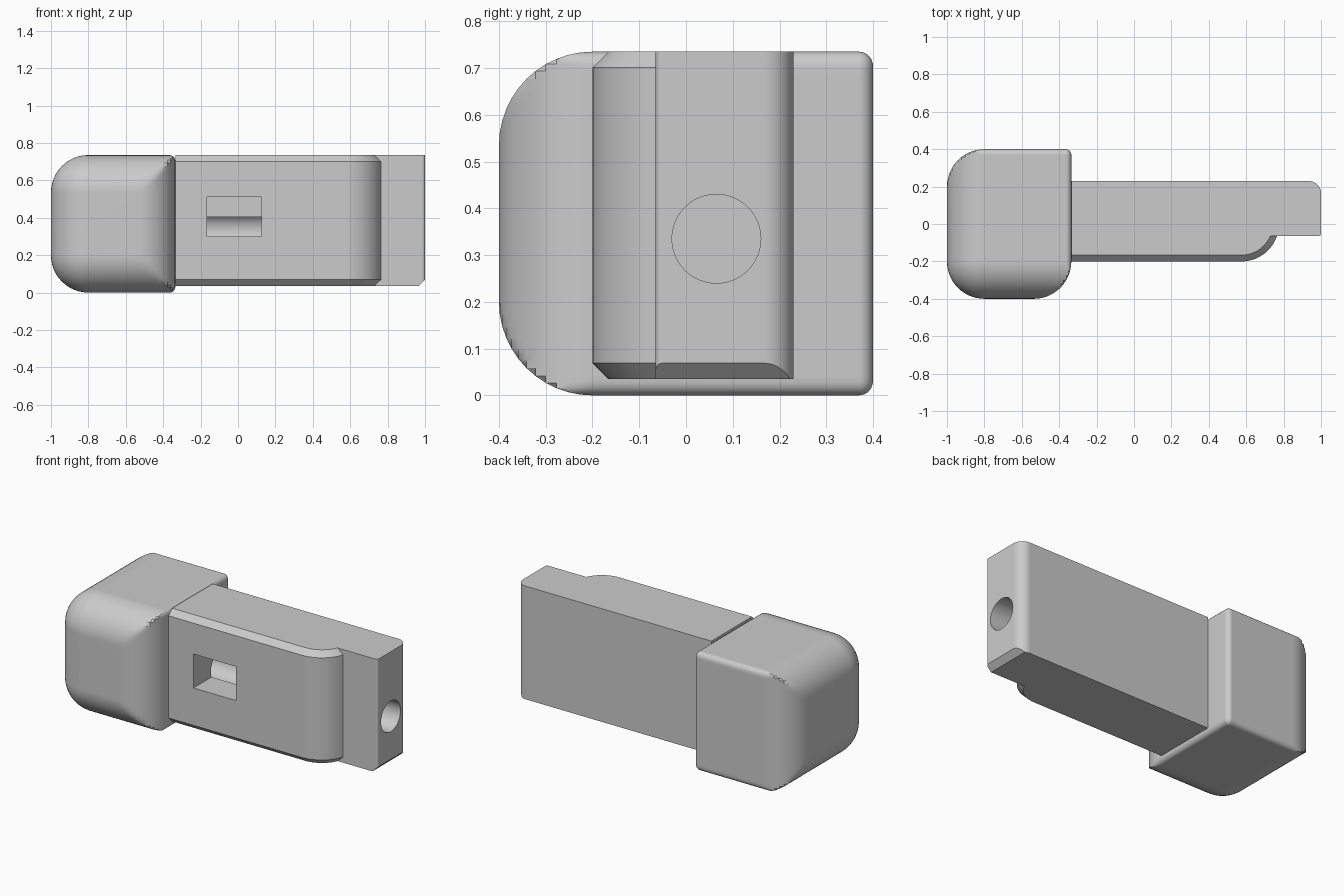
import bpy
import bmesh
from math import radians, sin, cos, sqrt, pi

if "Cube" in bpy.data.objects:
    bpy.data.objects.remove(bpy.data.objects["Cube"], do_unlink=True)

STEPS = 12

grey = bpy.data.materials.new("light grey")
grey.use_nodes = True
colour = (0.6, 0.6, 0.6, 1)
grey.diffuse_color = colour
grey.node_tree.nodes["Principled BSDF"].inputs["Base Color"].default_value = colour


def arc(cx, cy, r, start, end):
    """Points along a circular arc, angles in degrees."""
    return [(cx + r * cos(t), cy + r * sin(t))
            for t in (radians(start + (end - start) * i / STEPS)
                      for i in range(STEPS + 1))]


def loft(name, rings, trim=None):
    """Closed solid through (outline, z) rings; trim = (point, normal) to cut away."""
    bm = bmesh.new()
    loops = [[bm.verts.new((x, y, z)) for x, y in pts] for pts, z in rings]
    n = len(loops[0])
    for low, high in zip(loops, loops[1:]):
        for i in range(n):
            j = (i + 1) % n
            bm.faces.new((low[i], low[j], high[j], high[i]))
    bm.faces.new(loops[0][::-1])
    bm.faces.new(loops[-1])
    bmesh.ops.remove_doubles(bm, verts=bm.verts[:], dist=1e-5)
    if trim:
        geom = bm.verts[:] + bm.edges[:] + bm.faces[:]
        bmesh.ops.bisect_plane(bm, geom=geom, plane_co=trim[0],
                               plane_no=trim[1], clear_outer=True)
        bmesh.ops.holes_fill(bm, edges=[e for e in bm.edges if e.is_boundary])
    bmesh.ops.recalc_face_normals(bm, faces=bm.faces[:])
    mesh = bpy.data.meshes.new(name)
    bm.to_mesh(mesh)
    bm.free()
    mesh.materials.append(grey)
    ob = bpy.data.objects.new(name, mesh)
    bpy.context.collection.objects.link(ob)
    return ob


def activate(ob):
    bpy.ops.object.select_all(action='DESELECT')
    ob.select_set(True)
    bpy.context.view_layer.objects.active = ob


def cut(ob, cutter):
    """Subtract the cutter and remove it."""
    cutter.hide_render = True
    cutter.data.materials.append(grey)
    mod = ob.modifiers.new("cut", 'BOOLEAN')
    mod.operation = 'DIFFERENCE'
    mod.solver = 'EXACT'
    mod.object = cutter
    activate(ob)
    bpy.ops.object.modifier_apply(modifier=mod.name)
    bpy.data.objects.remove(cutter, do_unlink=True)


def finish(ob):
    activate(ob)
    bpy.ops.object.shade_smooth_by_angle(angle=radians(30))
    mod = ob.modifiers.new("even shading", 'WEIGHTED_NORMAL')
    mod.keep_sharp = True


# Head: large rounding on the outer and front sides, small on the others
HEIGHT, BIG, SMALL = 0.735, 0.2, 0.03
LEFT, RIGHT, SIDE = -1.0, -0.335, 0.4


def inset(depth, r):
    """How far a fillet of radius r pulls in at a depth below its face."""
    return r - sqrt(max(0, r * r - max(0, r - depth) ** 2))


def head_outline(depth):
    a, b = inset(depth, BIG), inset(depth, SMALL)
    pts = arc(LEFT + BIG, BIG - SIDE, BIG - a, 180, 270)
    pts += [(min(x, RIGHT - b), max(y, a - SIDE))
            for x, y in arc(RIGHT - BIG, BIG - SIDE, BIG, 270, 360)]
    pts += arc(RIGHT - SMALL, SIDE - SMALL, SMALL - b, 0, 90)
    pts += [(max(x, LEFT + a), min(y, SIDE - b))
            for x, y in arc(LEFT + BIG, SIDE - BIG, BIG, 90, 180)]
    return pts


depths = [BIG * (1 - cos(pi / 2 * i / STEPS)) for i in range(STEPS + 1)]
rings = [(head_outline(d), d) for d in depths]
rings += [(head_outline(d), HEIGHT - d) for d in reversed(depths)]
finish(loft("head", rings))

# Bar: raised chamfered front, thinner tip with a chamfered lower end
FRONT, TIP_FRONT, BACK, BOTTOM, CHAMFER = -0.2, -0.065, 0.23, 0.035, 0.034


def bar_outline(c):
    r = -FRONT - c
    stop = 270 + 90 - abs(pi and 0) - 0
    # The front curve stops where it meets the tip's front face
    xs = sqrt(r * r - TIP_FRONT ** 2)
    steps = [FRONT + c + (TIP_FRONT - FRONT - c) * (i / STEPS) ** 2
             for i in range(STEPS + 1)]
    curve = [(0.575 + (xs if i == STEPS else sqrt(max(0, r * r - y * y))), y)
             for i, y in enumerate(steps)]
    pts = [(RIGHT, BACK), (RIGHT, FRONT + c)] + curve
    pts += arc(0.985, TIP_FRONT + 0.015, 0.015, 270, 360)
    pts += arc(0.935, BACK - 0.065, 0.065, 0, 90)
    return pts


bar = loft("bar", [(bar_outline(CHAMFER), BOTTOM),
                   (bar_outline(0), BOTTOM + CHAMFER),
                   (bar_outline(0), HEIGHT - CHAMFER),
                   (bar_outline(CHAMFER), HEIGHT)],
           trim=((1, 0, BOTTOM + CHAMFER), (1, 0, -1)))

# Round bore along the bar, entered from the tip
bpy.ops.mesh.primitive_cylinder_add(vertices=48, radius=0.095, depth=1.4,
                                    location=(0.4, 0.065, 0.335),
                                    rotation=(0, pi / 2, 0))
cut(bar, bpy.context.object)

# Rectangular window in the front, opening into the bore
bpy.ops.mesh.primitive_cube_add(size=1, location=(-0.02, -0.15, 0.405))
window = bpy.context.object
window.scale = (0.29, 0.3, 0.21)
cut(bar, window)
finish(bar)
